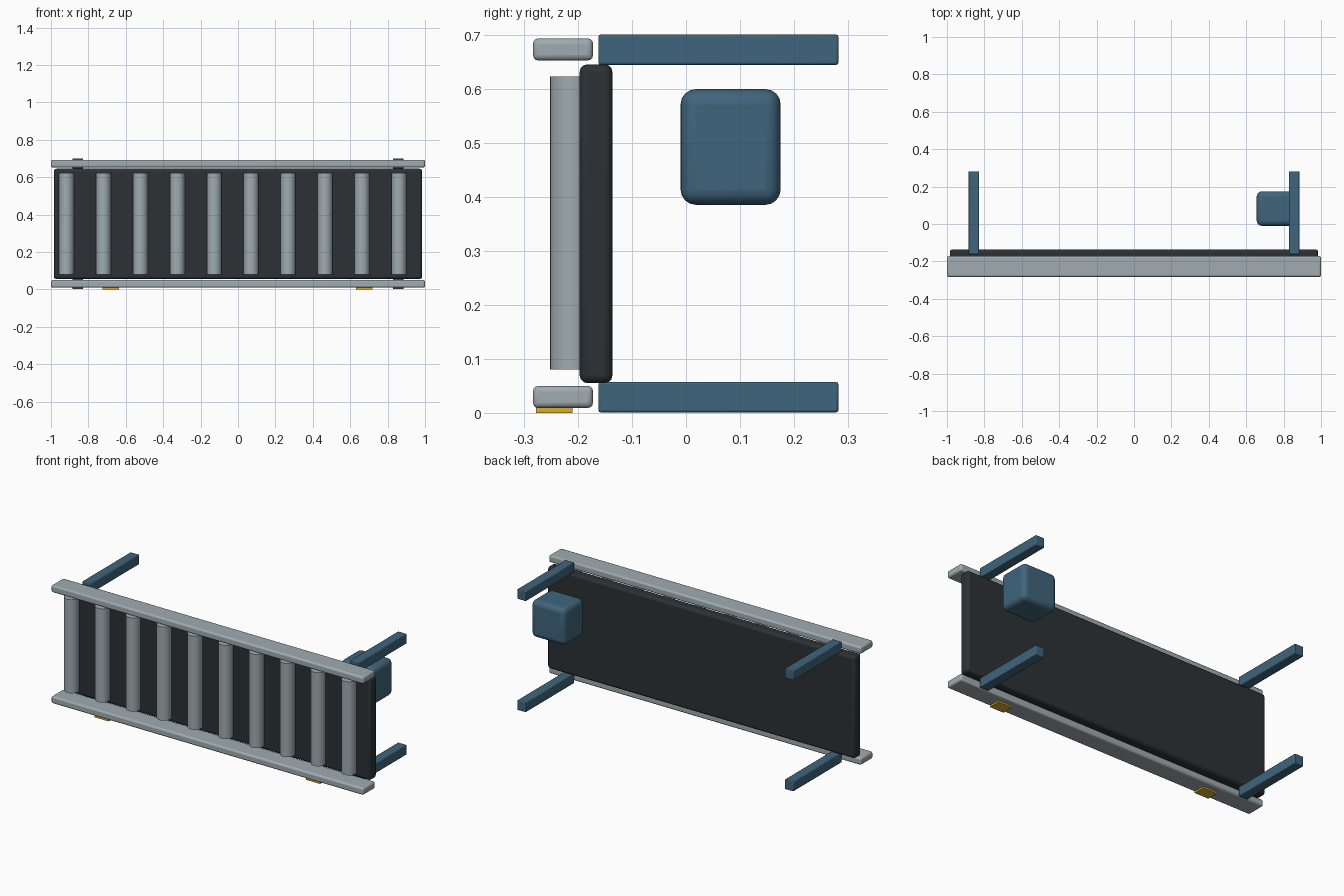
import bpy
import math

if "Cube" in bpy.data.objects:
    bpy.data.objects.remove(bpy.data.objects["Cube"])


def material(name, rgb):
    m = bpy.data.materials.new(name)
    m.diffuse_color = (*rgb, 1)
    m.use_nodes = True
    m.node_tree.nodes["Principled BSDF"].inputs["Base Color"].default_value = m.diffuse_color
    return m


STEEL = material("steel", (0.35, 0.41, 0.44))
RUBBER = material("rubber", (0.025, 0.031, 0.035))
BLUE = material("blue_paint", (0.05, 0.13, 0.2))
YELLOW = material("yellow_paint", (0.7, 0.42, 0.03))


def box(name, x, y, z, mat, bevel=0.0, segments=3):
    """Box from (min, max) ranges on each axis, with rounded edges."""
    bpy.ops.mesh.primitive_cube_add(size=1, location=[sum(r) / 2 for r in (x, y, z)])
    o = bpy.context.object
    o.name = name
    o.scale = [r[1] - r[0] for r in (x, y, z)]
    bpy.ops.object.transform_apply(location=False, rotation=False, scale=True)
    o.data.materials.append(mat)
    if bevel:
        b = o.modifiers.new("rounded_edges", 'BEVEL')
        b.width = bevel
        b.segments = segments
        b.limit_method = 'ANGLE'
        bpy.ops.object.shade_smooth_by_angle(angle=math.radians(35))
    return o


# Belt slab
box("belt", (-0.985, 0.985), (-0.197, -0.136), (0.055, 0.645), RUBBER, 0.015)

# Side rails
for side, z in (("lower", (0.009, 0.05)), ("upper", (0.652, 0.693))):
    box(side + "_rail", (-1, 1), (-0.283, -0.172), z, STEEL, 0.01)

# Row of rollers
for i in range(10):
    bpy.ops.mesh.primitive_cylinder_add(
        vertices=24, radius=0.04, depth=0.542,
        location=(-0.917 + i * 0.1975, -0.212, 0.351))
    roller = bpy.context.object
    roller.name = f"roller_{i + 1}"
    roller.data.materials.append(STEEL)
    bpy.ops.object.shade_smooth_by_angle(angle=math.radians(35))

# Four legs
for end, cx in (("left", -0.857), ("right", 0.857)):
    for side, z in (("lower", (0.001, 0.057)), ("upper", (0.644, 0.7))):
        box(f"{end}_{side}_leg", (cx - 0.028, cx + 0.028), (-0.162, 0.282), z,
            BLUE, 0.004, 2)

# Motor housing
box("motor_housing", (0.656, 0.874), (-0.01, 0.175), (0.385, 0.599), BLUE, 0.028, 4)

# Warning plates under the lower rail
for end, cx in (("left", -0.68), ("right", 0.675)):
    box(end + "_warning_plate", (cx - 0.045, cx + 0.045), (-0.278, -0.21),
        (0.0, 0.012), YELLOW)
